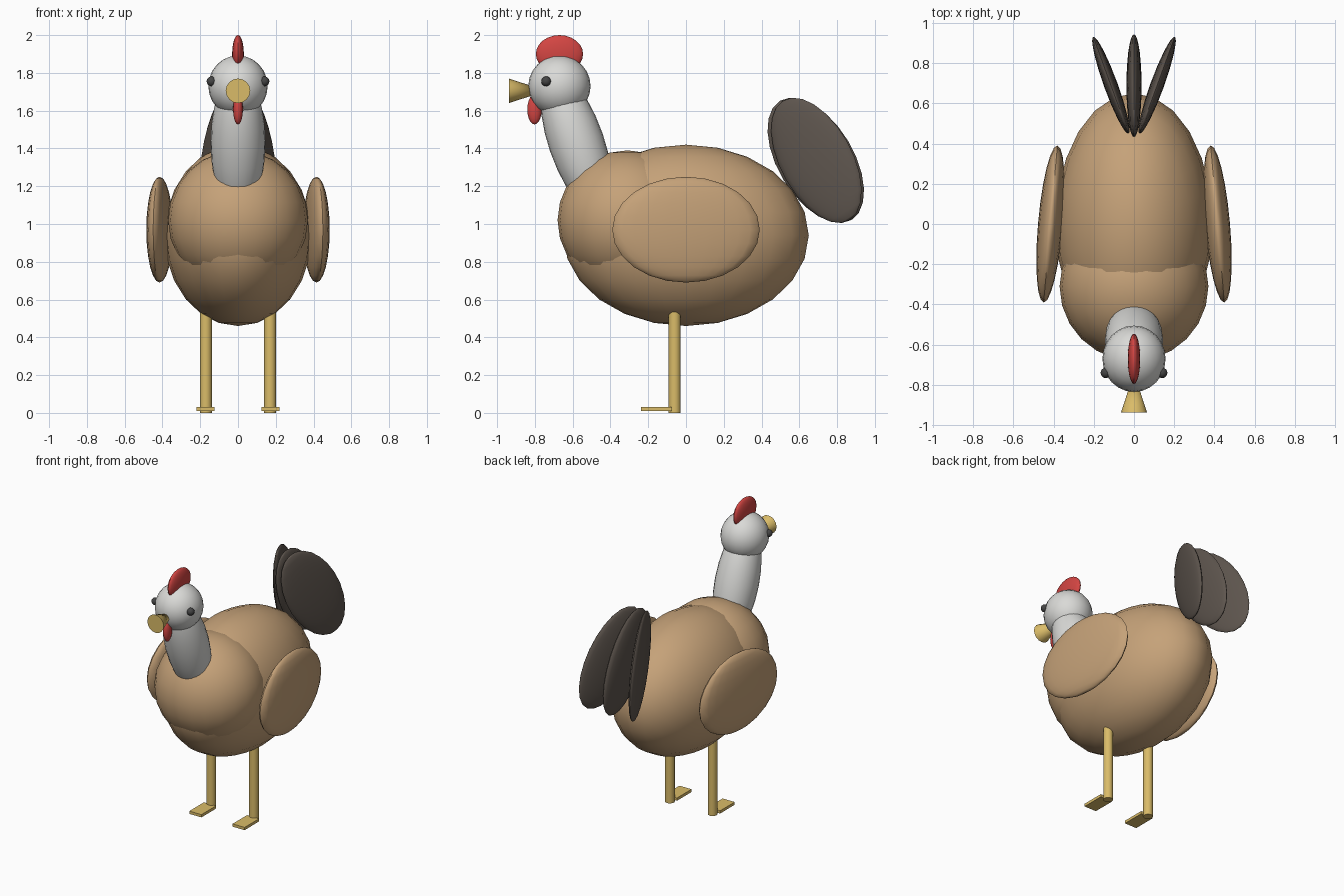
import bpy, math
from mathutils import Matrix, Vector

if "Cube" in bpy.data.objects:
    bpy.data.objects.remove(bpy.data.objects["Cube"])


def material(name, rgb):
    m = bpy.data.materials.new(name)
    m.diffuse_color = (*rgb, 1.0)
    m.use_nodes = True
    m.node_tree.nodes["Principled BSDF"].inputs["Base Color"].default_value = m.diffuse_color
    return m


TAN = material("tan_feather", (0.56, 0.36, 0.19))
WHITE = material("pale_grey", (0.70, 0.70, 0.68))
RED = material("comb_red", (0.65, 0.06, 0.055))
YELLOW = material("leg_yellow", (0.70, 0.50, 0.14))
DARK = material("tail_dark", (0.11, 0.09, 0.075))
BLACK = material("eye_dark", (0.06, 0.06, 0.06))


def finish(name, mat, matrix, smooth=True):
    """Bake the transform into the mesh, then name, colour and shade it."""
    ob = bpy.context.object
    ob.name = name
    ob.data.transform(matrix)
    ob.data.materials.append(mat)
    if smooth:
        bpy.ops.object.shade_smooth_by_angle(angle=math.radians(40))
    return ob


def ellipsoid(name, mat, centre, radii, tilt=0, yaw=0, segments=24, rings=12):
    """Scaled sphere, tilted about x and then turned about z (degrees)."""
    bpy.ops.mesh.primitive_uv_sphere_add(segments=segments, ring_count=rings, radius=1)
    m = (Matrix.Translation(centre)
         @ Matrix.Rotation(math.radians(yaw), 4, 'Z')
         @ Matrix.Rotation(math.radians(tilt), 4, 'X')
         @ Matrix.Diagonal((*radii, 1)))
    return finish(name, mat, m)


# Body, chest, neck and head
ellipsoid("body", TAN, (0, 0, 0.94), (0.39, 0.65, 0.48))
ellipsoid("chest", TAN, (0, -0.31, 1.02), (0.37, 0.37, 0.37))
ellipsoid("neck", WHITE, (0, -0.58, 1.43), (0.145, 0.147, 0.40), tilt=19)
ellipsoid("head", WHITE, (0, -0.67, 1.73), (0.157, 0.165, 0.162))

# Comb and wattle
ellipsoid("comb", RED, (0, -0.67, 1.90), (0.031, 0.125, 0.10))
ellipsoid("wattle", RED, (0, -0.802, 1.607), (0.026, 0.038, 0.08), segments=16, rings=10)

# Beak: a cone whose wide end faces forward
bpy.ops.mesh.primitive_cone_add(vertices=16, radius1=0.065, radius2=0, depth=0.20)
finish("beak", YELLOW, Matrix.Translation((0, -0.838, 1.705))
       @ Matrix.Rotation(math.radians(-90), 4, 'X'))

# Middle tail feather
ellipsoid("tail_feather_middle", DARK, (0, 0.687, 1.337), (0.038, 0.20, 0.368), tilt=31)

# Paired parts
for side, s in (("right", 1), ("left", -1)):
    ellipsoid(f"eye_{side}", BLACK, (s * 0.14, -0.74, 1.755), (0.026,) * 3,
              segments=16, rings=10)
    ellipsoid(f"wing_{side}", TAN, (s * 0.415, 0, 0.97), (0.062, 0.392, 0.28), yaw=s * 5)
    ellipsoid(f"tail_feather_{side}", DARK, (s * 0.115, 0.69, 1.337),
              (0.034, 0.20, 0.368), tilt=31, yaw=-s * 20)
    # Leg
    bpy.ops.mesh.primitive_cylinder_add(vertices=16, radius=0.032, depth=0.60)
    finish(f"leg_{side}", YELLOW, Matrix.Translation((s * 0.17, -0.06, 0.30)))
    # Flat foot
    bpy.ops.mesh.primitive_cube_add(size=1)
    finish(f"foot_{side}", YELLOW, Matrix.Translation((s * 0.172, -0.157, 0.021))
           @ Matrix.Diagonal((0.096, 0.165, 0.02, 1)), smooth=False)
